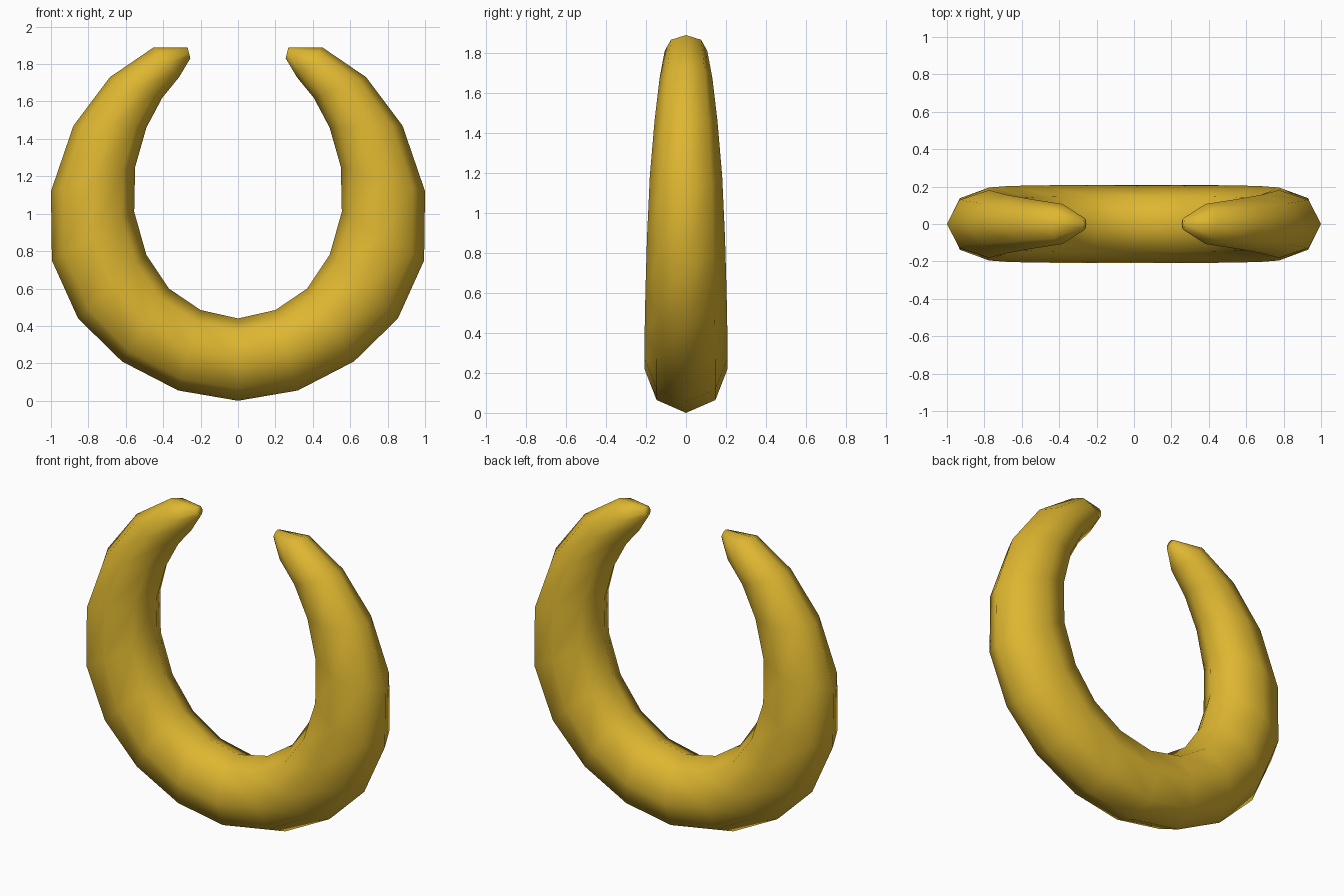
import bpy, bmesh, math
from mathutils import Vector

cube = bpy.data.objects.get("Cube")
if cube:
    bpy.data.objects.remove(cube, do_unlink=True)

# Gold material
gold = bpy.data.materials.new("gold")
gold.use_nodes = True
colour = (0.73, 0.47, 0.03, 1)
gold.diffuse_color = colour
gold.node_tree.nodes["Principled BSDF"].inputs["Base Color"].default_value = colour

# Half of the horn: outer x, z, inner x, z, half depth, from the bottom to the tip
half = [
    (0, 0, 0, 0.44, 0.208),
    (0.32, 0.055, 0.20, 0.485, 0.208),
    (0.62, 0.21, 0.37, 0.60, 0.207),
    (0.855, 0.44, 0.49, 0.78, 0.203),
    (0.995, 0.75, 0.555, 1.01, 0.195),
    (1.0, 1.12, 0.55, 1.25, 0.181),
    (0.88, 1.47, 0.49, 1.46, 0.157),
    (0.685, 1.73, 0.405, 1.62, 0.132),
    (0.45, 1.89, 0.315, 1.73, 0.107),
    (0.27, 1.89, 0.255, 1.83, 0.03),
]
left_side = [(-ox, oz, -ix, iz, d) for ox, oz, ix, iz, d in half[:0:-1]]
SIDES = 8

# Sweep octagonal rings along the whole curve
bm = bmesh.new()
rings = []
for ox, oz, ix, iz, depth in left_side + half:
    outer, inner = Vector((ox, 0, oz)), Vector((ix, 0, iz))
    centre, reach = (outer + inner) / 2, (outer - inner) / 2
    ring = []
    for k in range(SIDES):
        a = math.tau * k / SIDES
        ring.append(bm.verts.new(centre + reach * math.cos(a)
                                 + Vector((0, depth * math.sin(a), 0))))
    rings.append(ring)
for a, b in zip(rings, rings[1:]):
    for k in range(SIDES):
        n = (k + 1) % SIDES
        bm.faces.new((a[k], a[n], b[n], b[k]))

# Close both tips
bm.faces.new(rings[0])
bm.faces.new(rings[-1])
bmesh.ops.recalc_face_normals(bm, faces=bm.faces)
for f in bm.faces:
    f.smooth = True

mesh = bpy.data.meshes.new("curved_horns")
bm.to_mesh(mesh)
bm.free()
mesh.materials.append(gold)
horns = bpy.data.objects.new("curved_horns", mesh)
bpy.context.collection.objects.link(horns)
